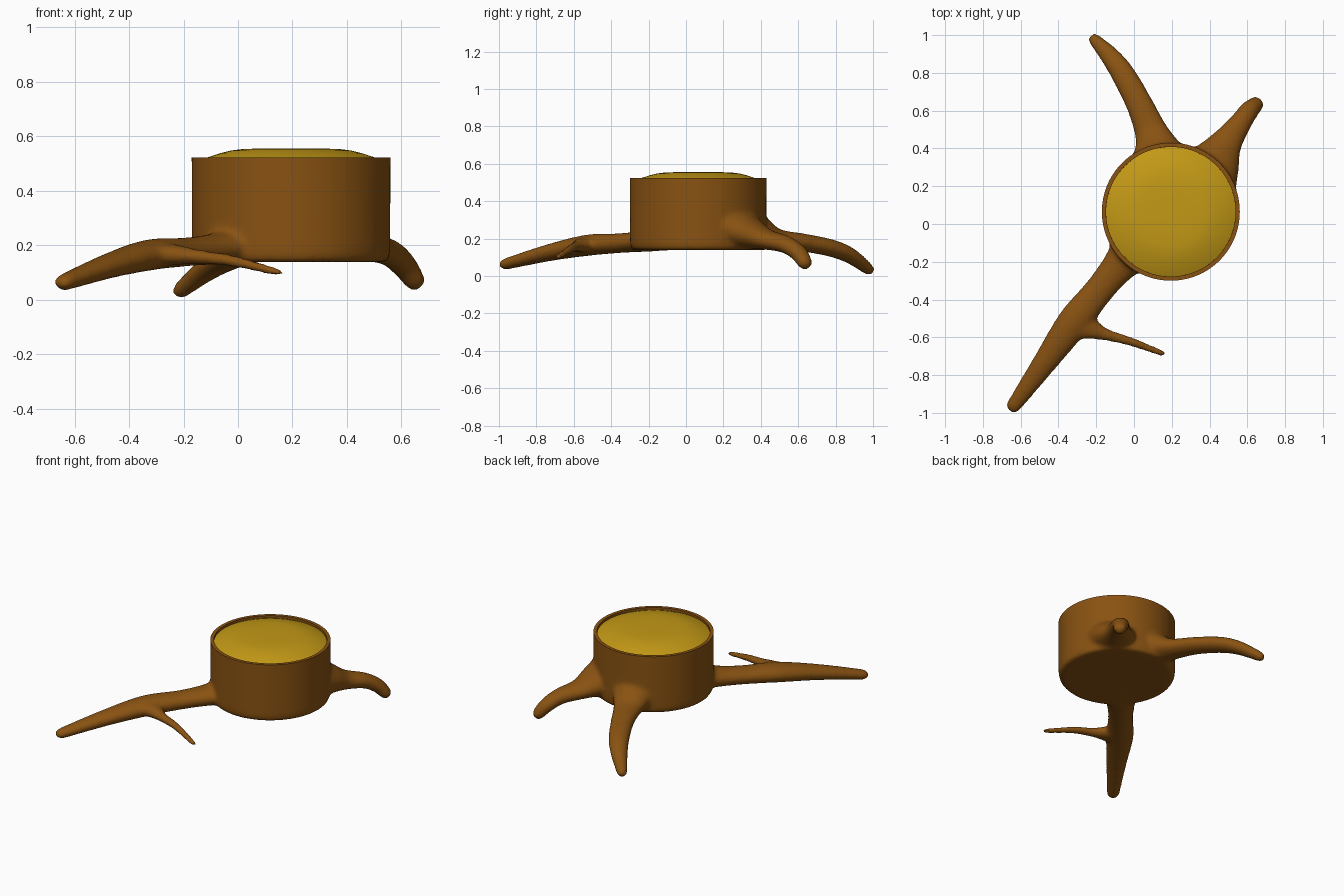
import bpy, bmesh
from math import sin, cos, pi
from mathutils import Vector

if "Cube" in bpy.data.objects:
    bpy.data.objects.remove(bpy.data.objects["Cube"])

CX, CY, TOP = 0.195, 0.065, 0.523


def material(name, color):
    m = bpy.data.materials.new(name)
    m.diffuse_color = color
    m.use_nodes = True
    m.node_tree.nodes["Principled BSDF"].inputs["Base Color"].default_value = m.diffuse_color
    return m


def make_object(name, bm, mat):
    bmesh.ops.recalc_face_normals(bm, faces=bm.faces)
    me = bpy.data.meshes.new(name)
    bm.to_mesh(me)
    bm.free()
    ob = bpy.data.objects.new(name, me)
    bpy.context.collection.objects.link(ob)
    me.materials.append(mat)
    bpy.ops.object.select_all(action='DESELECT')
    ob.select_set(True)
    bpy.context.view_layer.objects.active = ob
    return ob


def catmull(a, b, c, d, t):
    return [0.5 * (2*q + (r-p)*t + (2*p-5*q+4*r-s)*t*t + (3*q-p-3*r+s)*t**3)
            for p, q, r, s in zip(a, b, c, d)]


def bridge(bm, rings):
    for a, b in zip(rings, rings[1:]):
        n = len(a)
        for i in range(n):
            bm.faces.new((a[i], a[(i+1) % n], b[(i+1) % n], b[i]))


def add_root(bm, points, n=20, steps=6):
    """Tapered oval tube with a rounded tip; points are x, y, z, half width, half height."""
    pts = [points[0]] + points + [points[-1]]
    path = [catmull(*pts[i:i+4], k / steps)
            for i in range(len(points) - 1) for k in range(steps)] + [list(points[-1])]
    d = (Vector(path[-1][:3]) - Vector(path[-3][:3])).normalized()
    x, y, z, w, h = path[-1]
    for a in (0.4, 0.8, 1.2, 1.5):
        p = Vector((x, y, z)) + d * (w * sin(a))
        path.append([*p, w * cos(a), h * cos(a)])
    rings = []
    for i, (x, y, z, w, h) in enumerate(path):
        t = Vector(path[min(i+1, len(path)-1)][:3]) - Vector(path[max(i-1, 0)][:3])
        side = t.cross(Vector((0, 0, 1))).normalized()
        up = side.cross(t).normalized()
        rings.append([bm.verts.new(Vector((x, y, z)) + side * w * cos(2*pi*k/n) + up * h * sin(2*pi*k/n))
                      for k in range(n)])
    bridge(bm, rings)
    bm.faces.new(rings[0])
    bm.faces.new(rings[-1])


def revolve(bm, profile, n=96):
    rings = [[bm.verts.new((CX + r*cos(2*pi*k/n), CY + r*sin(2*pi*k/n), z)) for k in range(n)]
             for r, z in profile]
    bridge(bm, rings)
    bm.faces.new(rings[0])
    bm.faces.new(rings[-1])


bark = material("bark", (0.25, 0.085, 0.006, 1))
wood = material("cut_wood", (0.55, 0.32, 0.008, 1))

# Trunk, made too tall and trimmed after blending
bm = bmesh.new()
revolve(bm, [(0.355, 0.138), (0.364, 0.17), (0.366, 0.65)])

# Long front root and its twig
add_root(bm, [(0.06, -0.06, 0.22, 0.17, 0.08), (-0.06, -0.2, 0.19, 0.10, 0.06),
              (-0.18, -0.345, 0.176, 0.08, 0.053), (-0.32, -0.52, 0.165, 0.088, 0.057),
              (-0.47, -0.73, 0.125, 0.066, 0.046), (-0.635, -0.96, 0.065, 0.042, 0.032)])
add_root(bm, [(-0.33, -0.52, 0.168, 0.09, 0.045), (-0.24, -0.55, 0.165, 0.065, 0.04),
              (-0.15, -0.585, 0.158, 0.034, 0.028), (-0.02, -0.622, 0.142, 0.026, 0.023),
              (0.15, -0.685, 0.1, 0.02, 0.016)])
# Back root
add_root(bm, [(0.15, 0.28, 0.28, 0.18, 0.14), (0.12, 0.40, 0.225, 0.125, 0.09),
              (0.09, 0.49, 0.195, 0.09, 0.057), (0.03, 0.63, 0.178, 0.073, 0.049),
              (-0.05, 0.78, 0.148, 0.066, 0.047), (-0.12, 0.88, 0.107, 0.055, 0.042),
              (-0.208, 0.975, 0.036, 0.035, 0.032)])
# Short back right root
add_root(bm, [(0.36, 0.2, 0.28, 0.19, 0.14), (0.435, 0.335, 0.23, 0.135, 0.09),
              (0.49, 0.43, 0.195, 0.088, 0.056), (0.56, 0.53, 0.17, 0.062, 0.048),
              (0.61, 0.6, 0.125, 0.053, 0.045), (0.645, 0.633, 0.075, 0.044, 0.04)])
stump = make_object("stump_with_roots", bm, bark)

# Blend the roots into the trunk
rem = stump.modifiers.new("blend", 'REMESH')
rem.mode = 'VOXEL'
rem.voxel_size = 0.012
sm = stump.modifiers.new("soften", 'SMOOTH')
sm.factor = 0.5
sm.iterations = 14
for m in ("blend", "soften"):
    bpy.ops.object.modifier_apply(modifier=m)

# Trim the top flat and leave a raised rim
bm = bmesh.new()
bm.from_mesh(stump.data)
res = bmesh.ops.bisect_plane(bm, geom=bm.verts[:] + bm.edges[:] + bm.faces[:], dist=1e-5,
                             plane_co=(0, 0, TOP), plane_no=(0, 0, 1), clear_outer=True)
rim = [e for e in res["geom_cut"] if isinstance(e, bmesh.types.BMEdge)]
sunk = bmesh.ops.extrude_edge_only(bm, edges=rim)["geom"]
for v in (g for g in sunk if isinstance(g, bmesh.types.BMVert)):
    d = Vector((v.co.x - CX, v.co.y - CY, 0)).normalized() * 0.343
    v.co = (CX + d.x, CY + d.y, TOP)
inner = [g for g in sunk if isinstance(g, bmesh.types.BMEdge)]
low = bmesh.ops.extrude_edge_only(bm, edges=inner)["geom"]
for v in (g for g in low if isinstance(g, bmesh.types.BMVert)):
    v.co.z -= 0.02
bmesh.ops.recalc_face_normals(bm, faces=bm.faces)
bm.to_mesh(stump.data)
bm.free()
if not stump.data.materials:
    stump.data.materials.append(bark)
bpy.ops.object.shade_smooth_by_angle(angle=0.7)

# Domed cut surface
bm = bmesh.new()
revolve(bm, [(0.343, 0.507), (0.325, 0.515), (0.3, 0.525), (0.26, 0.538), (0.22, 0.548),
             (0.18, 0.553), (0.1, 0.556), (0.02, 0.556)])
bm.faces.ensure_lookup_table()
bmesh.ops.delete(bm, geom=[f for f in bm.faces if len(f.verts) > 4 and f.verts[0].co.z < 0.51],
                 context='FACES_ONLY')
cut = make_object("cut_top", bm, wood)
bpy.ops.object.shade_smooth_by_angle(angle=0.7)
